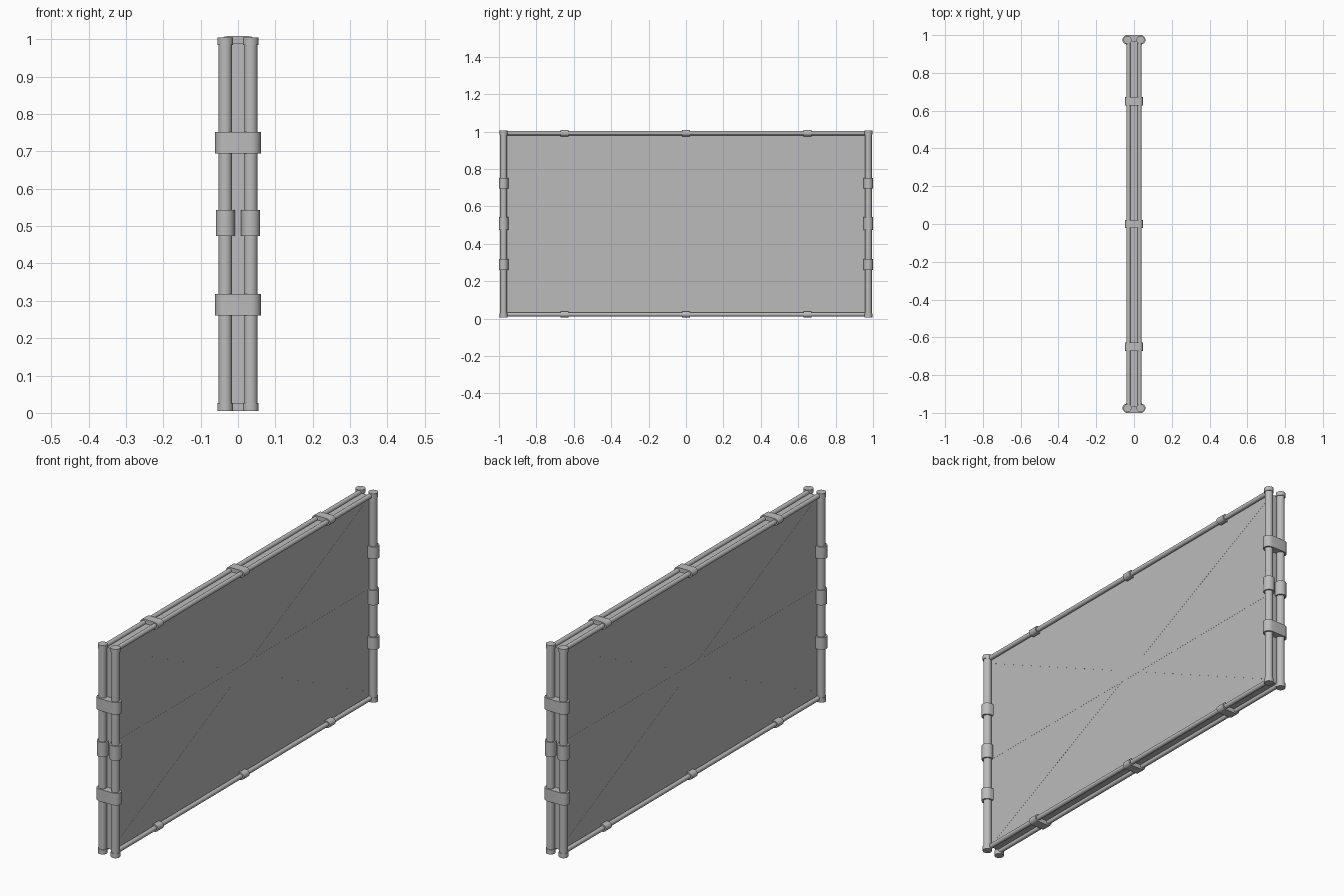
import bpy, bmesh, math
from mathutils import Vector

if "Cube" in bpy.data.objects:
    bpy.data.objects.remove(bpy.data.objects["Cube"])

grey = bpy.data.materials.new("plain grey")
grey.diffuse_color = (0.5, 0.5, 0.5, 1)
grey.use_nodes = True
grey.node_tree.nodes["Principled BSDF"].inputs["Base Color"].default_value = grey.diffuse_color

POLE_X, POLE_Y = 0.034, 0.975
RAIL_X, RAIL_LOW, RAIL_HIGH = 0.029, 0.022, 0.991


def finish(name, bm, smooth=True):
    bmesh.ops.recalc_face_normals(bm, faces=bm.faces)
    mesh = bpy.data.meshes.new(name)
    bm.to_mesh(mesh)
    bm.free()
    mesh.materials.append(grey)
    ob = bpy.data.objects.new(name, mesh)
    bpy.context.collection.objects.link(ob)
    if smooth:
        bpy.ops.object.select_all(action='DESELECT')
        ob.select_set(True)
        bpy.context.view_layer.objects.active = ob
        bpy.ops.object.shade_smooth_by_angle(angle=math.radians(40))
    return ob


def extrude(name, ring, offset):
    """Closed prism from a ring of points."""
    bm = bmesh.new()
    face = bm.faces.new([bm.verts.new(p) for p in ring])
    geo = bmesh.ops.extrude_face_region(bm, geom=[face], use_keep_orig=True)["geom"]
    bmesh.ops.translate(bm, verts=[v for v in geo if isinstance(v, bmesh.types.BMVert)],
                        vec=Vector(offset))
    return finish(name, bm)


def stadium(half, rx, ry, n=12):
    """Rounded outline: two half ellipses joined by straight sides."""
    pts = []
    for side in (1, -1):
        for i in range(n + 1):
            a = math.pi * i / n - math.pi / 2
            pts.append((side * (half + rx * math.cos(a)), side * ry * math.sin(a)))
    return pts


def circle(r, n=24):
    return [(r * math.cos(2 * math.pi * i / n), r * math.sin(2 * math.pi * i / n))
            for i in range(n)]


def upright(name, profile, x, y, z0, z1):
    return extrude(name, [(x + a, y + b, z0) for a, b in profile], (0, 0, z1 - z0))


def lengthwise(name, profile, x, z, y0, y1):
    return extrude(name, [(x + a, y0, z + b) for a, b in profile], (0, y1 - y0, 0))


def box(name, size, loc):
    bm = bmesh.new()
    bmesh.ops.create_cube(bm, size=1)
    bmesh.ops.scale(bm, verts=bm.verts, vec=size)
    bmesh.ops.translate(bm, verts=bm.verts, vec=loc)
    return finish(name, bm, False)


# Infill panel
box("panel", (0.04, 1.93, 0.963), (0, 0, 0.5065))

for sx in (-1, 1):
    # Horizontal rails
    for z in (RAIL_LOW, RAIL_HIGH):
        lengthwise("rail", circle(0.011), sx * RAIL_X, z, -POLE_Y, POLE_Y)
    # Corner poles with end caps and middle sleeves
    for sy in (-1, 1):
        x, y = sx * POLE_X, sy * POLE_Y
        upright("pole", circle(0.0185), x, y, 0.008, 1.002)
        upright("bottom_cap", circle(0.0212), x, y, 0.005, 0.027)
        upright("top_cap", circle(0.0212), x, y, 0.985, 1.005)
        upright("middle_sleeve", circle(0.0255), x, y, 0.473, 0.543)
    # Flat bracing bands, flush on the panel
    box("middle_band", (0.001, 1.92, 0.07), (sx * 0.02, 0, 0.508))
    for d in (-1, 1):
        brace = box("diagonal_band", (0.001, 2.08, 0.012), (0, 0, 0))
        brace.rotation_euler.x = d * math.atan2(0.92, 1.9)
        brace.location = (sx * 0.02, 0, 0.508)

# Straps joining the pole pairs
for sy in (-1, 1):
    for z0 in (0.26, 0.694):
        upright("pole_strap", stadium(POLE_X, 0.027, 0.025), 0, sy * POLE_Y, z0, z0 + 0.058)

# Straps joining the rail pairs
for z in (RAIL_LOW, RAIL_HIGH):
    for y in (-0.65, 0, 0.65):
        lengthwise("rail_strap", stadium(RAIL_X, 0.018, 0.017), 0, z, y - 0.022, y + 0.022)
